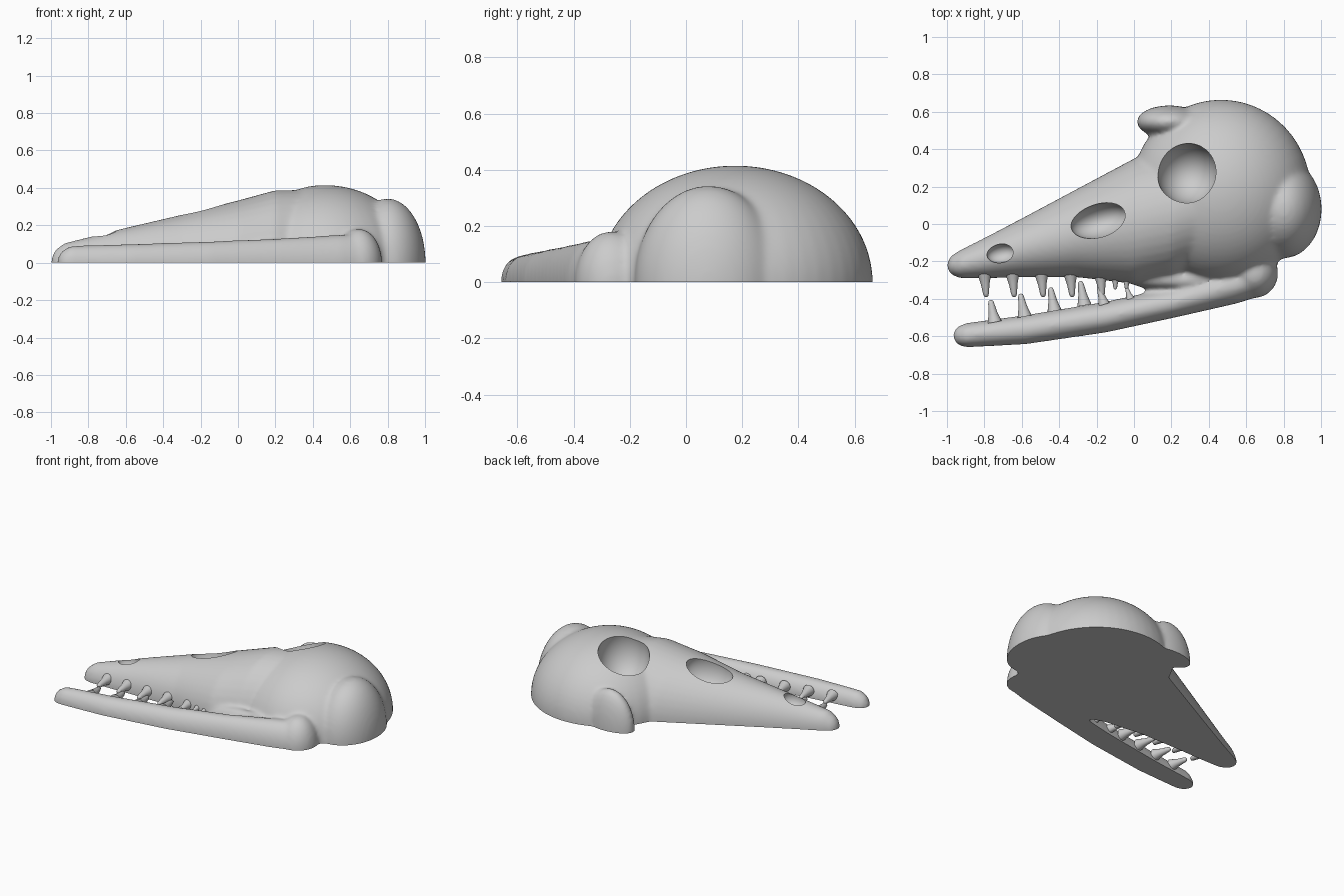
import bpy, bmesh, math
from mathutils import Matrix, Vector

cube = bpy.data.objects.get("Cube")
if cube:
    bpy.data.objects.remove(cube)

bone = bpy.data.materials.new("bone_grey")
bone.use_nodes = True
bone.diffuse_color = (0.6, 0.6, 0.6, 1)
for node in bone.node_tree.nodes:
    if node.type == "BSDF_PRINCIPLED":
        node.inputs["Base Color"].default_value = bone.diffuse_color


def skin(bm, rings):
    """Bridge a row of vertex rings and cap both ends."""
    n = len(rings[0])
    for a, b in zip(rings, rings[1:]):
        for i in range(n):
            j = (i + 1) % n
            bm.faces.new((a[i], a[j], b[j], b[i]))
    bm.faces.new(list(reversed(rings[0])))
    bm.faces.new(rings[-1])


def loft(bm, stations, n=40):
    """Elliptical sections given as x, low y, high y, height."""
    rings = []
    for x, low, high, height in stations:
        ring = []
        for i in range(n):
            a = math.tau * i / n
            y = (low + high) / 2 + (high - low) / 2 * math.cos(a)
            ring.append(bm.verts.new((x, y, height * math.sin(a))))
        rings.append(ring)
    skin(bm, rings)


def ellipsoid(bm, centre, radii, turn=0):
    matrix = (Matrix.Translation(centre) @ Matrix.Rotation(math.radians(turn), 4, "Z")
              @ Matrix.Diagonal((*radii, 1)))
    bmesh.ops.create_uvsphere(bm, u_segments=48, v_segments=32, radius=1, matrix=matrix)


def make_object(name, bm):
    bmesh.ops.recalc_face_normals(bm, faces=bm.faces[:])
    mesh = bpy.data.meshes.new(name)
    bm.to_mesh(mesh)
    bm.free()
    mesh.materials.append(bone)
    obj = bpy.data.objects.new(name, mesh)
    bpy.context.collection.objects.link(obj)
    return obj


def smooth(obj):
    bpy.ops.object.select_all(action="DESELECT")
    obj.select_set(True)
    bpy.context.view_layer.objects.active = obj
    bpy.ops.object.shade_smooth_by_angle(angle=math.radians(40))


# Snout, widening back into the braincase
bm = bmesh.new()
loft(bm, [(-1.0, -.235, -.205, .02), (-.98, -.27, -.172, .065), (-.93, -.29, -.14, .105),
          (-.8, -.29, -.075, .137), (-.6, -.285, .03, .187), (-.3, -.285, .19, .257),
          (0, -.32, .35, .333), (.2, -.29, .42, .388), (.45, -.2, .5, .39)])
# Braincase, rear bulge, brow horn, cheek and jaw joint
ellipsoid(bm, (.465, .175, 0), (.48, .49, .415))
ellipsoid(bm, (.8, .08, 0), (.203, .263, .343))
ellipsoid(bm, (.19, .547, 0), (.175, .087, .25))
ellipsoid(bm, (.27, -.3, 0), (.3, .06, .13))
ellipsoid(bm, (.645, -.265, 0), (.125, .13, .182))
# Lower jaw
loft(bm, [(-.967, -.61, -.58, .02), (-.945, -.645, -.55, .06), (-.9, -.66, -.53, .09),
          (-.58, -.643, -.487, .1), (-.15, -.58, -.415, .114), (.22, -.5, -.335, .13),
          (.55, -.425, -.22, .15), (.66, -.39, -.18, .15)])
skull = make_object("skull", bm)

# Fuse the masses into one soft surface
remesh = skull.modifiers.new("fuse", "REMESH")
remesh.mode = "VOXEL"
remesh.voxel_size = 0.013
soften = skull.modifiers.new("soften", "SMOOTH")
soften.factor = 0.5
soften.iterations = 12

# Eye socket, side opening and nostril
bm = bmesh.new()
ellipsoid(bm, (.285, .27, .34), (.162, .162, .2))
ellipsoid(bm, (-.185, .018, .26), (.157, .09, .13), 15)
ellipsoid(bm, (-.71, -.157, .14), (.077, .05, .06), 10)
cutter = make_object("socket_cutter", bm)
cutter.hide_render = True
cut = skull.modifiers.new("sockets", "BOOLEAN")
cut.operation = "DIFFERENCE"
cut.solver = "EXACT"
cut.object = cutter

# Bake the shape, then slice it flat on the ground
bpy.context.view_layer.update()
graph = bpy.context.evaluated_depsgraph_get()
baked = bpy.data.meshes.new_from_object(skull.evaluated_get(graph))
skull.modifiers.clear()
skull.data = baked
bpy.data.objects.remove(cutter)
bm = bmesh.new()
bm.from_mesh(baked)
bmesh.ops.bisect_plane(bm, geom=bm.verts[:] + bm.edges[:] + bm.faces[:], dist=1e-5,
                       plane_co=(0, 0, 0), plane_no=(0, 0, 1), clear_inner=True)
rim = [e for e in bm.edges if e.is_boundary]
bmesh.ops.triangle_fill(bm, edges=rim, use_beauty=True, normal=(0, 0, -1))
bmesh.ops.recalc_face_normals(bm, faces=bm.faces[:])
for face in bm.faces:
    face.material_index = 0
bm.to_mesh(baked)
bm.free()
baked.materials.clear()
baked.materials.append(bone)
smooth(skull)


def tooth(bm, base, tip, size=1.0):
    """Flared peg with a blunt rounded tip."""
    base, tip = Vector((*base, .047)), Vector((*tip, .047))
    along = tip - base
    side = Vector((-along.y, along.x, 0)).normalized()
    rings = []
    for t, r in ((0, .038), (.2, .031), (.45, .023), (.85, .016), (.96, .012), (1, .005)):
        ring = []
        for i in range(16):
            a = math.tau * i / 16
            offset = side * math.cos(a) + Vector((0, 0, math.sin(a)))
            ring.append(bm.verts.new(base + along * t + offset * r * size))
        rings.append(ring)
    skin(bm, rings)


# Upper teeth
bm = bmesh.new()
for x in (-.8, -.65, -.495, -.34, -.18):
    tooth(bm, (x, -.265), (x + .01, -.39))
for x in (-.1, -.04):
    tooth(bm, (x, -.29), (x, -.35), .6)
smooth(make_object("upper_teeth", bm))

# Lower teeth
bm = bmesh.new()
for i in range(4):
    x = -.745 + .16 * i
    y = -.525 + .03 * i
    tooth(bm, (x, y), (x - .022, y + .118 + .004 * i))
tooth(bm, (-.16, -.43), (-.19, -.33), .8)
tooth(bm, (-.02, -.4), (-.04, -.34), .6)
smooth(make_object("lower_teeth", bm))
